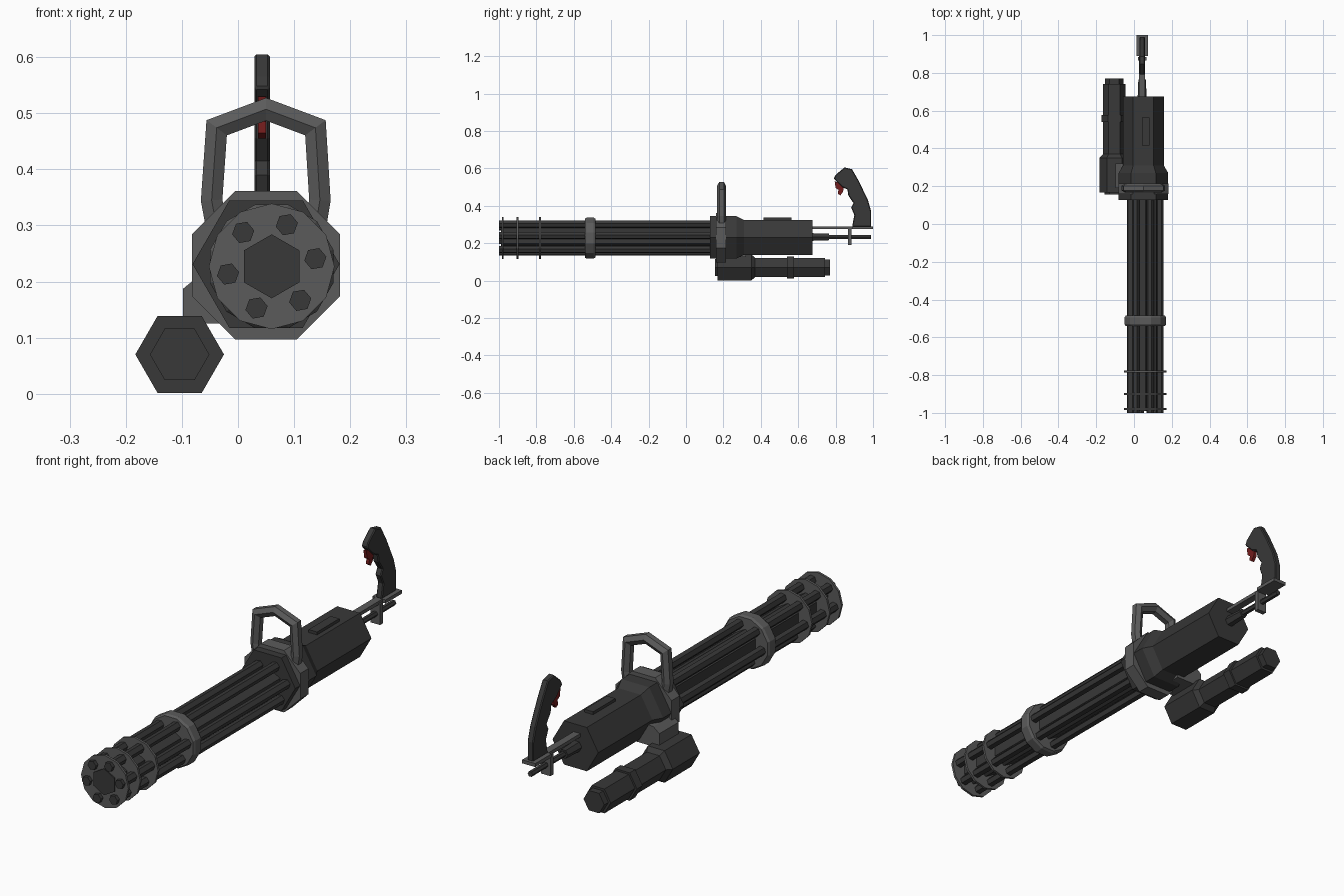
import bpy, bmesh, math
from mathutils import Vector

if "Cube" in bpy.data.objects:
    bpy.data.objects.remove(bpy.data.objects["Cube"])


def material(name, rgb):
    m = bpy.data.materials.new(name)
    m.diffuse_color = (*rgb, 1)
    m.use_nodes = True
    m.node_tree.nodes["Principled BSDF"].inputs["Base Color"].default_value = m.diffuse_color
    return m


DARK = material("dark gunmetal", (0.040, 0.040, 0.040))
GREY = material("mid grey metal", (0.105, 0.105, 0.105))
RED = material("trigger red", (0.17, 0.012, 0.012))


def make(name, bm, mat):
    bmesh.ops.recalc_face_normals(bm, faces=bm.faces)
    me = bpy.data.meshes.new(name)
    bm.to_mesh(me)
    bm.free()
    ob = bpy.data.objects.new(name, me)
    bpy.context.collection.objects.link(ob)
    me.materials.append(mat)
    return ob


def skin(bm, rings):
    """Bridge successive vertex loops and cap both ends."""
    rings = [[bm.verts.new(p) for p in r] for r in rings]
    n = len(rings[0])
    for a, b in zip(rings, rings[1:]):
        for i in range(n):
            j = (i + 1) % n
            bm.faces.new((a[i], a[j], b[j], b[i]))
    bm.faces.new(rings[0])
    bm.faces.new(rings[-1])


def lathe(name, mat, cx, cz, sides, turn, stations):
    """Faceted solid along y; stations are (y, radius)."""
    bm = bmesh.new()
    rings = []
    for y, r in stations:
        angles = [math.radians(turn) + 2 * math.pi * i / sides for i in range(sides)]
        rings.append([(cx + r * math.cos(a), y, cz + r * math.sin(a)) for a in angles])
    skin(bm, rings)
    return make(name, bm, mat)


def box(name, mat, x0, x1, y0, y1, z0, z1):
    bm = bmesh.new()
    skin(bm, [[(x0, y0, z), (x1, y0, z), (x1, y1, z), (x0, y1, z)] for z in (z0, z1)])
    return make(name, bm, mat)


def plate(name, mat, x0, x1, outline, bevel=0):
    """Side profile of (y, z) points extruded across x."""
    bm = bmesh.new()
    skin(bm, [[(x, y, z) for y, z in outline] for x in (x0, x1)])
    ob = make(name, bm, mat)
    if bevel:
        mod = ob.modifiers.new("chamfer", 'BEVEL')
        mod.width = bevel
        mod.segments = 1
        mod.limit_method = 'ANGLE'
        mod.angle_limit = math.radians(60)
    return ob


# Rotating barrel cluster
BX, BZ = 0.06, 0.227
lathe("core_barrel", DARK, BX, BZ, 6, 30, [(-0.99, 0.057), (0.15, 0.057)])
for k in range(6):
    a = math.radians(10 + 60 * k)
    lathe("outer_barrel", DARK, BX + 0.079 * math.cos(a), BZ + 0.079 * math.sin(a),
          6, 10, [(-1.0, 0.02), (0.15, 0.02)])
for y in (-0.98, -0.90, -0.78):
    lathe("barrel_disc", GREY, BX, BZ, 12, 30, [(y - 0.005, 0.112), (y + 0.005, 0.112)])
lathe("barrel_band", GREY, BX, BZ, 12, 15,
      [(-0.54, 0.108), (-0.53, 0.114), (-0.495, 0.114), (-0.485, 0.108)])

# Receiver housing and collar
CX, CZ = 0.05, 0.231
lathe("housing", DARK, CX, CZ, 6, 0,
      [(0.128, 0.131), (0.27, 0.131), (0.31, 0.108), (0.675, 0.108)])
lathe("collar", GREY, CX, 0.229, 8, 22.5,
      [(0.16, 0.143), (0.215, 0.143)])
box("top_cover", DARK, 0.043, 0.083, 0.415, 0.565, 0.32, 0.337)

# Carry handle: hexagonal section swept along an arch
path = [(-0.036, 0.285), (-0.047, 0.345), (-0.038, 0.474), (0.05, 0.507),
        (0.138, 0.474), (0.146, 0.345), (0.136, 0.285)]
bm = bmesh.new()
rings = []
for i, (x, z) in enumerate(path):
    p = Vector((x, z))
    before = (p - Vector(path[max(i - 1, 0)])).normalized()
    after = (Vector(path[min(i + 1, len(path) - 1)]) - p).normalized()
    t = (before + after).normalized()
    n = Vector((-t.y, t.x))
    widen = 1 / max(t.dot(after if after.length else before), 0.5)
    ring = []
    for s in range(6):
        a = math.radians(60 * s)
        off = n * (0.022 * widen * math.sin(a))
        ring.append((x + off.x, 0.19 + 0.024 * math.cos(a), z + off.y))
    rings.append(ring)
skin(bm, rings)
make("carry_handle", bm, GREY)

# Side canister and its bracket
lathe("canister", DARK, -0.104, 0.070, 6, 0,
      [(0.155, 0.053), (0.168, 0.053), (0.168, 0.079), (0.35, 0.079), (0.37, 0.060),
       (0.54, 0.060), (0.54, 0.069), (0.578, 0.069), (0.578, 0.060),
       (0.742, 0.060), (0.742, 0.049), (0.77, 0.049)])
bm = bmesh.new()
bracket = [(-0.098, 0.125), (0.03, 0.125), (0.03, 0.22), (-0.07, 0.21), (-0.098, 0.187)]
skin(bm, [[(x, y, z) for x, z in bracket] for y in (0.19, 0.32)])
make("canister_bracket", bm, GREY)

# Rear rod, rail and stop plate
RX = 0.043
lathe("rear_rod", DARK, RX, 0.233, 6, 0,
      [(0.66, 0.024), (0.765, 0.020), (0.765, 0.012), (0.99, 0.012)])
box("rear_rail", GREY, RX - 0.016, RX + 0.016, 0.66, 0.90, 0.275, 0.290)
box("grip_base", GREY, RX - 0.031, RX + 0.031, 0.89, 1.0, 0.275, 0.290)
box("rod_stop", GREY, RX - 0.022, RX + 0.022, 0.865, 0.885, 0.19, 0.28)

# Rear grip and trigger
plate("rear_grip", DARK, RX - 0.014, RX + 0.014,
      [(0.79, 0.545), (0.80, 0.565), (0.847, 0.605), (0.888, 0.595), (0.925, 0.53),
       (0.973, 0.43), (0.99, 0.37), (0.99, 0.288), (0.888, 0.288), (0.90, 0.35),
       (0.883, 0.39), (0.895, 0.415), (0.868, 0.455), (0.863, 0.487), (0.835, 0.50)], 0.004)
plate("trigger", RED, RX - 0.007, RX + 0.007,
      [(0.795, 0.53), (0.80, 0.495), (0.815, 0.485), (0.812, 0.465), (0.825, 0.455),
       (0.84, 0.475), (0.845, 0.52)])
